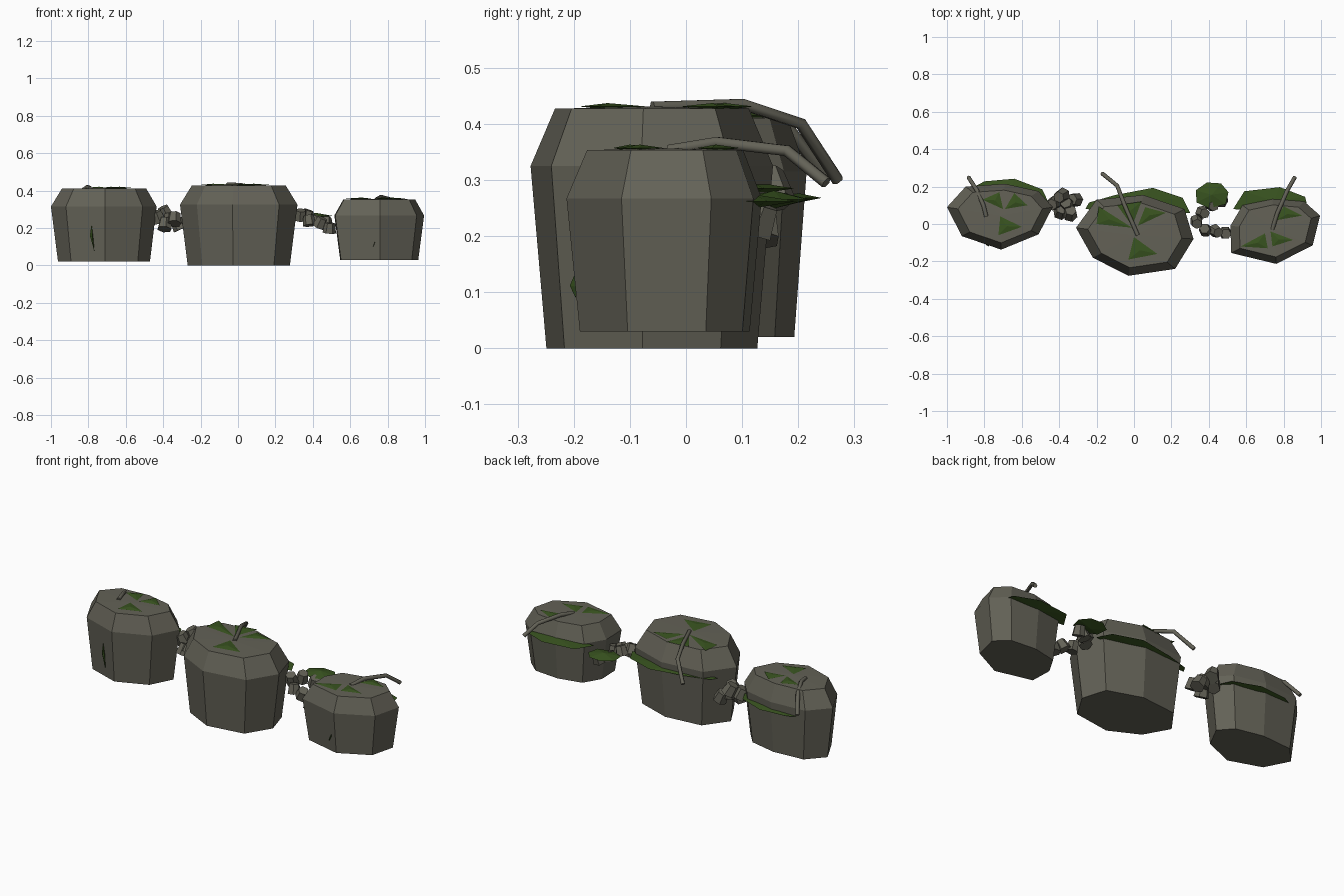
import bpy, bmesh, math, random
from mathutils import Vector, Euler

random.seed(4)
old = bpy.data.objects.get("Cube")
if old:
    bpy.data.objects.remove(old, do_unlink=True)


def material(name, rgb):
    m = bpy.data.materials.new(name)
    m.use_nodes = True
    m.diffuse_color = (*rgb, 1)
    m.node_tree.nodes["Principled BSDF"].inputs["Base Color"].default_value = (*rgb, 1)
    return m


STONE = material("grey stone", (0.125, 0.121, 0.094))
MOSS = material("moss green", (0.04, 0.087, 0.014))


def finish(name, bm, mat):
    bmesh.ops.recalc_face_normals(bm, faces=bm.faces)
    me = bpy.data.meshes.new(name)
    bm.to_mesh(me)
    bm.free()
    me.materials.append(mat)
    ob = bpy.data.objects.new(name, me)
    bpy.context.scene.collection.objects.link(ob)
    return ob


def boulder(name, outline, centre, z_bottom, z_wall, z_top):
    """Eight-sided boulder: tapered wall, sloped shoulder, fan top."""
    bm = bmesh.new()
    c = Vector(centre)
    rings = []
    for scale, z in ((0.87, z_bottom), (1, z_wall), (0.8, z_top)):
        rings.append([bm.verts.new((*(c + (Vector(p) - c) * scale), z)) for p in outline])
    n = len(outline)
    for low, high in zip(rings, rings[1:]):
        for i in range(n):
            j = (i + 1) % n
            bm.faces.new((low[i], low[j], high[j], high[i]))
    bm.faces.new(rings[0])
    tip = bm.verts.new((*c, z_top + 0.004))
    for i in range(n):
        bm.faces.new((rings[2][i], rings[2][(i + 1) % n], tip))
    return finish(name, bm, STONE)


def lens(name, outline, z, h):
    """Thin moss pad with a sharp rim, swelling to h at its middle."""
    bm = bmesh.new()
    ring = [bm.verts.new((x, y, z)) for x, y in outline]
    mid = sum((v.co for v in ring), Vector()) / len(ring)
    for s in (h, -h):
        tip = bm.verts.new(mid + Vector((0, 0, s)))
        for i in range(len(ring)):
            bm.faces.new((ring[i], ring[(i + 1) % len(ring)], tip))
    return finish(name, bm, MOSS)


def root(name, points, radius=0.011):
    """Bent six-sided tube swept along a few points."""
    bm = bmesh.new()
    pts = [Vector(p) for p in points]
    rings = []
    for i, p in enumerate(pts):
        d = (pts[min(i + 1, len(pts) - 1)] - pts[max(i - 1, 0)]).normalized()
        side = d.cross(Vector((0, 0, 1))).normalized()
        up = side.cross(d)
        rings.append([bm.verts.new(p + (side * math.cos(a) + up * math.sin(a)) * radius)
                      for a in (k * math.tau / 6 for k in range(6))])
    for a, b in zip(rings, rings[1:]):
        for i in range(6):
            j = (i + 1) % 6
            bm.faces.new((a[i], a[j], b[j], b[i]))
    bm.faces.new(rings[0])
    bm.faces.new(rings[-1])
    ob = finish(name, bm, STONE)
    for f in ob.data.polygons:
        f.use_smooth = len(f.vertices) == 4


def pebble(name, place, radius=0.04):
    """Small tilted six-sided chunk."""
    bm = bmesh.new()
    bmesh.ops.create_cone(bm, cap_ends=True, segments=6, radius1=radius,
                          radius2=radius * 0.78, depth=radius * 1.5)
    ob = finish(name, bm, STONE)
    ob.location = place
    ob.rotation_euler = Euler([random.uniform(-0.45, 0.45), random.uniform(-0.45, 0.45),
                               random.uniform(0, 3)])


# Three boulders
boulder("right_boulder",
        [(-1, .09), (-.92, -.065), (-.71, -.137), (-.51, -.055), (-.435, .09),
         (-.51, .175), (-.69, .215), (-.9, .2)], (-.71, .045), .02, .315, .41)
boulder("middle_boulder",
        [(-.31, -.02), (-.22, -.18), (-.03, -.277), (.22, -.24), (.318, -.08),
         (.27, .08), (.05, .155), (-.2, .13)], (.005, -.06), 0, .325, .427)
boulder("left_boulder",
        [(.515, -.01), (.52, -.155), (.76, -.213), (.955, -.115), (.995, .045),
         (.91, .12), (.74, .135), (.58, .1)], (.755, -.03), .03, .267, .353)

# Moss wedges lying on the tops
wedges = {
    "right": (.415, [[(-.7, .08), (-.81, .13), (-.72, .17)],
                     [(-.69, .08), (-.64, .165), (-.57, .1)],
                     [(-.715, .04), (-.725, -.06), (-.6, -.015)]]),
    "middle": (.431, [[(-.01, -.02), (-.2, -.0), (-.19, .095)],
                      [(-.01, -.01), (-.09, .1), (.04, .12)],
                      [(.02, -.01), (.06, .09), (.17, .06)],
                      [(0, -.07), (-.03, -.19), (.125, -.16)]]),
    "left": (.357, [[(.7, -.05), (.57, -.12), (.715, -.13)],
                    [(.73, -.04), (.74, -.12), (.85, -.085)],
                    [(.76, .02), (.8, .095), (.9, .045)]])}
for side, (z, triangles) in wedges.items():
    for k, tri in enumerate(triangles):
        lens(f"{side}_top_moss_{k + 1}", tri, z, 0.006)

# Moss shelves along the backs, and a loose pad by the pebbles
lens("right_moss_shelf", [(-.87, .19), (-.8, .228), (-.64, .242), (-.49, .185),
                          (-.455, .11), (-.65, .14)], .268, .012)
lens("middle_moss_shelf", [(-.26, .08), (-.24, .115), (-.1, .155), (.1, .193),
                           (.26, .14), (.3, .06), (.03, .06)], .285, .012)
lens("left_moss_shelf", [(.53, .08), (.59, .175), (.78, .197), (.915, .145),
                         (.93, .08), (.74, .06)], .262, .012)
lens("loose_moss_pad", [(.33, .18), (.39, .222), (.465, .217), (.505, .17),
                        (.49, .105), (.4, .085), (.335, .115)], .265, .016)

# Drooping roots
root("right_root", [(-.79, .04, .413), (-.805, .1, .42), (-.84, .18, .395), (-.885, .25, .305)])
root("middle_root", [(.02, -.06, .43), (-.05, .1, .435), (-.09, .205, .4), (-.17, .27, .3)])
root("left_root", [(.74, -.03, .353), (.765, .055, .367), (.82, .18, .352), (.86, .25, .295)])

# Pebble chains between the boulders
for k, p in enumerate([(-.43, .11, .26), (-.39, .15, .285), (-.39, .07, .22),
                       (-.36, .11, .25), (-.32, .13, .22), (-.34, .06, .25)]):
    pebble(f"right_pebble_{k + 1}", p)
for k, p in enumerate([(.335, .01, .27), (.38, -.03, .24), (.44, -.04, .23), (.49, -.05, .2),
                       (.37, .06, .27), (.42, .1, .24), (.47, .13, .23)]):
    pebble(f"left_pebble_{k + 1}", p, 0.036)

# Thin moss blades growing from cracks in the fronts
for name, y, outline in (
        ("right_moss_blade", -.11, [(-.783, .22), (-.792, .16), (-.768, .075), (-.775, .16)]),
        ("left_moss_blade", -.197, [(.735, .135), (.718, .09), (.728, .11)])):
    blade = lens(name, outline, 0, 0.01)
    blade.rotation_euler.x = math.pi / 2
    blade.location.y = y
